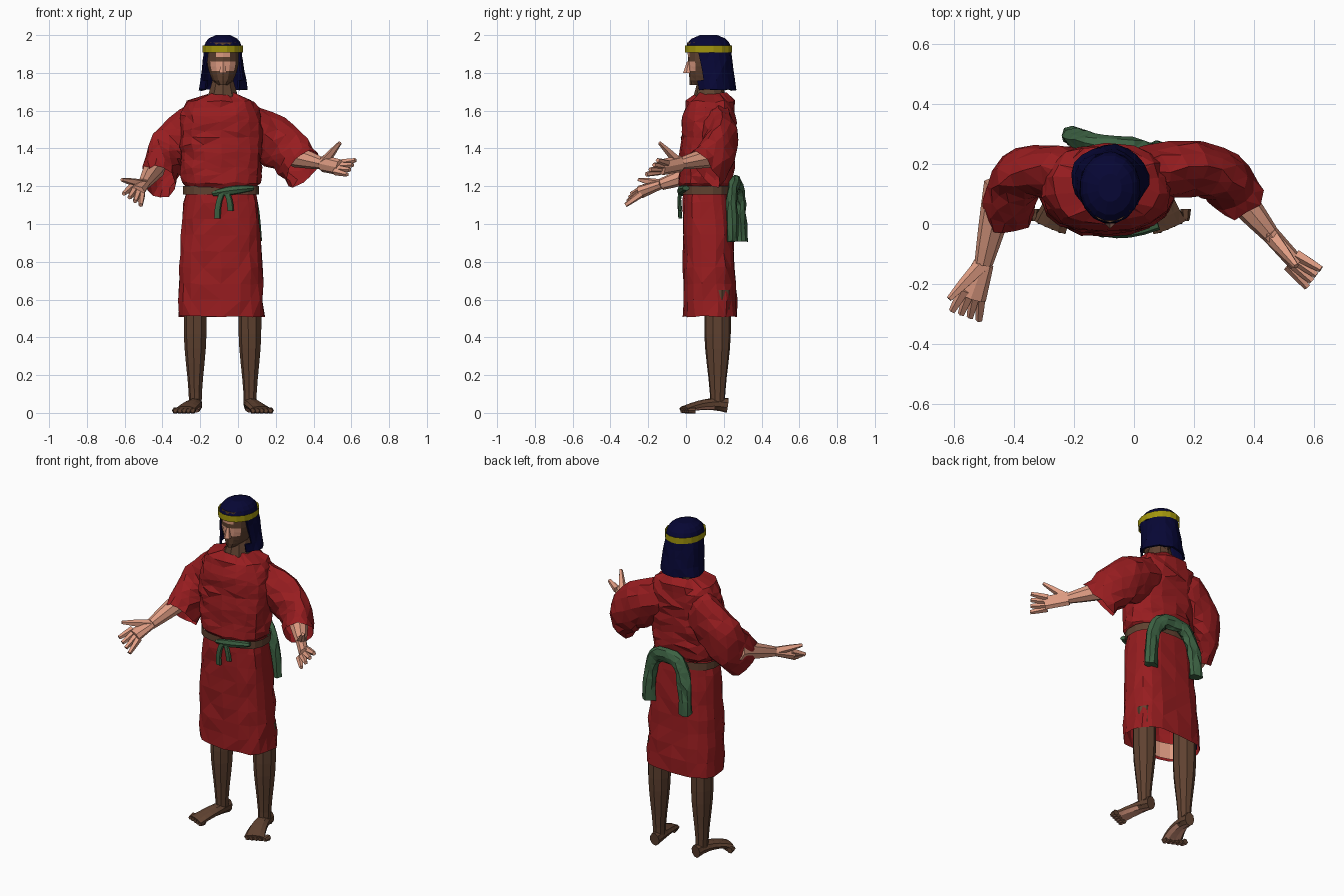
import bpy, bmesh, math, random
from mathutils import Vector

random.seed(4)
if "Cube" in bpy.data.objects:
    bpy.data.objects.remove(bpy.data.objects["Cube"])

MID = -0.09   # middle of the body
UP = Vector((0, 0, 1))
BACK = Vector((0, 1, 0))


def material(name, *rgb):
    m = bpy.data.materials.new(name)
    m.use_nodes = True
    colour = (*rgb, 1)
    m.diffuse_color = colour
    m.node_tree.nodes["Principled BSDF"].inputs["Base Color"].default_value = colour
    return m


RED = material("red cloth", 0.31, 0.012, 0.014)
SKIN = material("light skin", 0.75, 0.34, 0.23)
BROWN = material("dark brown", 0.115, 0.054, 0.03)
NAVY = material("navy cloth", 0.002, 0.002, 0.035)
GOLD = material("gold band", 0.36, 0.3, 0.004)
GREEN = material("green sash", 0.045, 0.12, 0.055)


def surface(name, materials, rings, open_start=False, open_end=False,
            rough=0, rule=None, keep=None):
    """Join rings of points into a flat shaded, triangulated surface."""
    bm = bmesh.new()
    loops = [[bm.verts.new(p) for p in ring] for ring in rings]
    for low, high in zip(loops, loops[1:]):
        for i in range(len(low)):
            bm.faces.new((low[i - 1], low[i], high[i], high[i - 1]))
    if not open_start:
        bm.faces.new(loops[0])
    if not open_end:
        bm.faces.new(loops[-1])
    for v in bm.verts:
        v.co += Vector([random.uniform(-rough, rough) for axis in "xyz"])
    bmesh.ops.recalc_face_normals(bm, faces=bm.faces)
    bm.normal_update()
    if keep:
        gone = [f for f in bm.faces if not keep(f.calc_center_median())]
        bmesh.ops.delete(bm, geom=gone, context='FACES')
    if rule:
        for f in bm.faces:
            f.material_index = rule(f.calc_center_median(), f.normal)
    bmesh.ops.triangulate(bm, faces=bm.faces, quad_method='SHORT_EDGE')
    mesh = bpy.data.meshes.new(name)
    bm.to_mesh(mesh)
    bm.free()
    for m in materials:
        mesh.materials.append(m)
    ob = bpy.data.objects.new(name, mesh)
    bpy.context.scene.collection.objects.link(ob)
    return ob


def soft(value, power):
    """Signed power, which squares off a circle."""
    return math.copysign(abs(value) ** power, value)


def stack(name, materials, bottom, top, shape, x=MID, sides=16, steps=8,
          square=1, **options):
    """Upright form; shape(t) gives half width, centre y and half depth."""
    rings = []
    for s in range(steps + 1):
        t = s / steps
        width, y, depth = shape(t)
        angles = [math.tau * (i + 0.5) / sides for i in range(sides)]
        rings.append([(x + width * soft(math.cos(a), square),
                       y + depth * soft(math.sin(a), square),
                       bottom + (top - bottom) * t) for a in angles])
    return surface(name, materials, rings, **options)


def bend(start, pull, end, steps=8):
    """Points on a curve from start to end, drawn towards pull."""
    a, b, c = Vector(start), Vector(pull), Vector(end)
    ts = [s / steps for s in range(steps + 1)]
    return [a.lerp(b, t).lerp(b.lerp(c, t), t) for t in ts]


def taper(first, last, flat=1):
    """Girth rule: half width from first to last, depth in proportion."""
    def girth(t):
        r = first + (last - first) * t
        return r, r * flat
    return girth


def tube(name, materials, path, girth, sides=7, ref=UP, **options):
    """Limb along a path; girth(t) gives its half width and half depth."""
    pts = [Vector(p) for p in path]
    last = len(pts) - 1
    rings = []
    for i, p in enumerate(pts):
        along = (pts[min(i + 1, last)] - pts[max(i - 1, 0)]).normalized()
        side = along.cross(ref).normalized()
        over = side.cross(along)
        width, depth = girth(i / last)
        angles = [math.tau * k / sides for k in range(sides)]
        rings.append([p + side * width * math.cos(a) + over * depth * math.sin(a)
                      for a in angles])
    return surface(name, materials, rings, **options)


# Tunic: loose top with rounded shoulders, straight skirt and lining at the hem
def blouse(t):
    shoulder = math.sqrt(1 - t ** 7)
    pinch = min(1, 0.82 + 2 * t)
    width = 0.08 + 0.15 * shoulder - 0.02 * (1 - t)
    return width * pinch, 0.1 + 0.03 * t, (0.085 + 0.06 * shoulder) * pinch


def skirt(t):
    flare = math.sqrt(1 - t)
    return 0.18 + 0.05 * flare, 0.13 - 0.02 * t, 0.12 + 0.025 * flare


stack("tunic_top", [RED], 1.18, 1.69, blouse, sides=18, steps=13, square=0.85,
      open_start=True, open_end=True, rough=0.008)
stack("tunic_skirt", [RED], 0.51, 1.2, skirt, sides=18, square=0.75,
      open_start=True, open_end=True, rough=0.006)
stack("skirt_lining", [SKIN, NAVY], 0.52, 0.62, lambda t: (0.215, 0.13, 0.133),
      sides=18, steps=1, square=0.75, open_start=True, open_end=True,
      rule=lambda centre, normal: int(centre.y > 0.05),
      keep=lambda centre: centre.x < MID and centre.y < 0.2)

# Wide sleeves
sleeves = {"left": bend((0, 0.15, 1.53), (0.27, 0.24, 1.42), (0.34, 0.1, 1.29)),
           "right": bend((-0.18, 0.15, 1.53), (-0.41, 0.24, 1.4), (-0.42, 0.05, 1.22))}
for side, path in sleeves.items():
    tube(side + "_sleeve", [RED], path, taper(0.09, 0.085, flat=1.45), sides=12,
         open_end=True, rough=0.01)


# Forearms and hands, with the fingers fanned out from the knuckles
def hand(side, elbow, wrist, knuckles, reach, spread, thumb, palm):
    wrist, knuckles = Vector(wrist), Vector(knuckles)
    tube(side + "_forearm", [SKIN], bend(elbow, wrist.lerp(Vector(elbow), 0.4), wrist, 4),
         taper(0.06, 0.031), sides=8)
    tube(side + "_palm", [SKIN], [wrist, wrist.lerp(knuckles, 0.5), knuckles], palm, sides=8)
    for i in range(4):
        fan = Vector(spread) * (i - 1.5)
        root = knuckles + fan * 0.6 - Vector(reach) * 0.2
        tip = knuckles + Vector(reach) + fan
        tube(f"{side}_finger_{i + 1}", [SKIN], [root, root.lerp(tip, 0.6), tip],
             taper(0.02, 0.012), sides=5)
    middle = wrist.lerp(Vector(thumb), 0.6)
    tube(side + "_thumb", [SKIN], [wrist, middle, thumb], taper(0.028, 0.01), sides=5)


hand("left", (0.3, 0.15, 1.36), (0.45, -0.03, 1.32), (0.54, -0.13, 1.3),
     (0.06, -0.05, 0), (-0.015, -0.02, -0.025), (0.54, -0.14, 1.43),
     taper(0.03, 0.028, flat=1.5))
hand("right", (-0.44, 0.13, 1.3), (-0.5, -0.13, 1.21), (-0.54, -0.24, 1.17),
     (-0.02, -0.065, -0.04), (0.03, -0.01, -0.02), (-0.615, -0.25, 1.235),
     taper(0.034, 0.05, flat=0.7))


# Legs and bare feet, mirrored about the body's middle
def leg(t):
    calf = 0.034 + 0.028 * math.sin(min(1, 1.5 * t) * math.pi / 2) ** 2
    return calf, 0.167, calf * 1.15


def sole(centre, normal):
    return int(normal.z < -0.7)


for side, sign in (("left", 1), ("right", -1)):
    def out(x, y, z):
        return Vector((-0.08 + sign * x, y, z))

    stack(side + "_leg", [BROWN], 0.03, 0.65, leg, x=out(0.145, 0, 0).x, sides=9)
    tube(side + "_foot", [BROWN, SKIN],
         bend(out(0.14, 0.22, 0.04), out(0.145, 0.11, 0.06), out(0.2, -0.01, 0.018), 6),
         lambda t: (0.03 + 0.03 * t, 0.04 - 0.022 * t), sides=9, rule=sole)
    for i in range(5):
        tip = out(0.16 + 0.023 * i, 0.01 * i - 0.03, 0.012)
        heel = tip + BACK * 0.04
        tube(f"{side}_toe_{i + 1}", [BROWN, SKIN], [heel, heel.lerp(tip, 0.7), tip],
             taper(0.018, 0.011), sides=6, rule=sole)


# Head with a bare eye strip and brow patch
def face(centre, normal):
    eyes = 1.81 < centre.z < 1.86 and normal.y < -0.6
    brow = 1.885 < centre.z < 1.91 and normal.y < -0.85
    return int(eyes or brow)


HEAD = -0.08
stack("neck", [BROWN], 1.64, 1.77, lambda t: (0.095 - 0.04 * t, 0.125, 0.095 - 0.035 * t),
      x=HEAD, sides=10, steps=3)
stack("head", [BROWN, SKIN], 1.735, 1.96,
      lambda t: (0.03 + 0.056 * min(1, 2 * t) ** 0.5, 0.11, 0.09 + 0.015 * t),
      x=HEAD, sides=14, steps=9, rule=face)
stack("nose", [BROWN, SKIN], 1.8, 1.86, lambda t: (0.022 - 0.01 * t, 0.02, 0.035 - 0.02 * t),
      x=HEAD, sides=6, steps=2, rule=lambda centre, normal: int(centre.z > 1.805))


# Head cloth: domed cap, hanging drape and gold band
def dome(t):
    curve = math.sqrt(1 - 0.85 * t ** 3)
    return 0.102 * curve, 0.12, 0.12 * curve


stack("head_cap", [NAVY], 1.91, 2, dome, x=HEAD, steps=5)
drape = stack("head_drape", [NAVY], 1.92, 1.71,
              lambda t: (0.1 + 0.03 * t, 0.12 + 0.03 * t, 0.12 - 0.005 * t),
              x=HEAD, sides=20, steps=4, open_start=True, open_end=True,
              rough=0.004, keep=lambda centre: centre.y > 0.08)
drape.modifiers.new("thickness", 'SOLIDIFY').thickness = 0.012
stack("head_band", [GOLD], 1.908, 1.946, lambda t: (0.109, 0.12, 0.127), x=HEAD,
      steps=1, open_start=True, open_end=True)

# Belt with a front knot and two short tails
stack("belt", [BROWN], 1.155, 1.2, lambda t: (0.203, 0.11, 0.134), sides=18, steps=1,
      square=0.78, open_start=True, open_end=True)
tube("belt_knot", [GREEN], bend((-0.13, -0.01, 1.16), (-0.05, -0.05, 1.18), (0.08, 0, 1.19), 5),
     lambda t: (0.02, 0.013 + 0.012 * math.sin(t * math.pi)))
for i, x in enumerate((-0.11, -0.04)):
    tube(f"belt_tail_{i + 1}", [GREEN],
         bend((-0.07, -0.03, 1.18), (x, -0.04, 1.14), (x, -0.03, 1.03 + 0.04 * i), 4),
         taper(0.015, 0.018, flat=0.6), ref=BACK)

# Sash arching over the back with two hanging ends
arch = []
for i in range(17):
    a = math.pi * i / 16
    arch.append((-0.06 + 0.14 * soft(math.cos(a), 0.6),
                 0.27 - 0.025 * math.cos(a) - 0.01 * math.sin(a),
                 0.91 + 0.31 * abs(math.sin(a)) ** 0.8))
tube("back_sash", [GREEN], arch, lambda t: (0.044, 0.03), sides=8, ref=BACK, rough=0.006)
